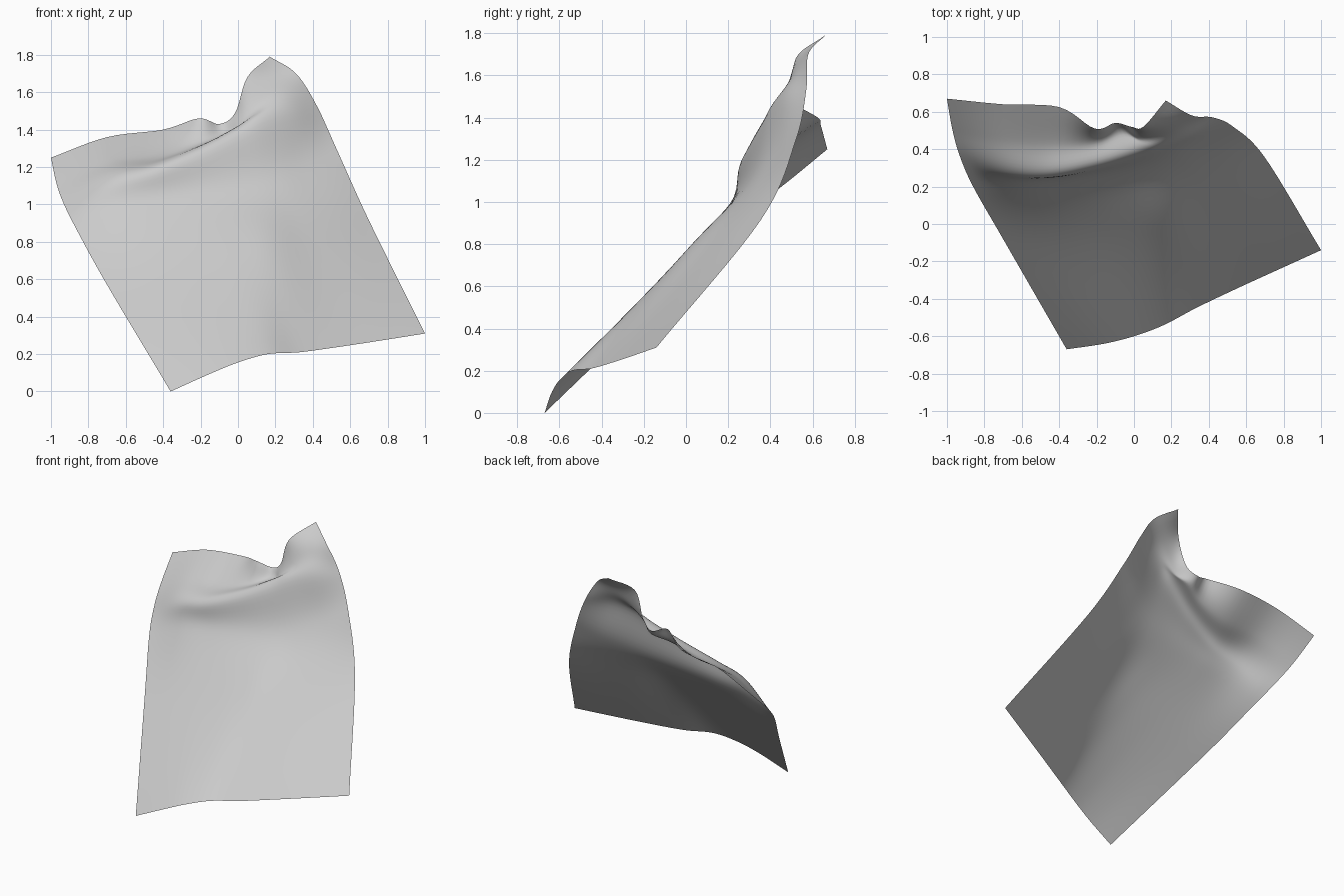
import bpy, bmesh
from mathutils import Vector

if "Cube" in bpy.data.objects:
    bpy.data.objects.remove(bpy.data.objects["Cube"])

# Cross-threads of the hanging cloth, each listed from left edge to right edge
hem = [(-.36, -.67, 0), (-.16, -.64, .09), (0, -.6, .155), (.16, -.54, .2),
       (.33, -.45, .21), (.55, -.345, .24), (.78, -.24, .275), (1, -.14, .31)]
middle = [(-.7, -.08, .57), (-.46, -.06, .64), (-.22, -.04, .70), (0, -.02, .745),
          (.17, .02, .78), (.36, .13, .82), (.54, .245, .87), (.70, .355, .915)]
under_fold = [(-.86, .2, .86), (-.62, .2, .96), (-.38, .22, 1.01), (-.14, .25, 1.05),
              (.06, .29, 1.09), (.22, .35, 1.15), (.38, .435, 1.22), (.53, .52, 1.29)]
fold_crest = [(-.93, .36, 1.0), (-.68, .28, 1.13), (-.45, .265, 1.19), (-.2, .31, 1.285),
              (0, .37, 1.39), (.13, .41, 1.46), (.28, .475, 1.51), (.42, .57, 1.53)]
hollow = [(-.97, .5, 1.11), (-.7, .45, 1.23), (-.42, .43, 1.26), (-.2, .44, 1.33),
          (-.06, .49, 1.38), (.03, .46, 1.45), (.15, .5, 1.6), (.31, .58, 1.70)]
top_edge = [(-1, .67, 1.25), (-.7, .64, 1.36), (-.4, .625, 1.40), (-.21, .51, 1.46),
            (-.10, .54, 1.43), (-.015, .52, 1.49), (.05, .52, 1.68), (.17, .66, 1.79)]


def spline(points, steps):
    """Smooth curve through all points, with straight run-out at the ends."""
    p = [Vector(q) for q in points]
    p = [2 * p[0] - p[1]] + p + [2 * p[-1] - p[-2]]
    out = []
    for i in range(1, len(p) - 2):
        a, b, c, d = p[i - 1:i + 3]
        for s in range(steps):
            t = s / steps
            out.append(.5 * (2 * b + (c - a) * t + (2 * a - 5 * b + 4 * c - d) * t ** 2
                             + (3 * b - a - 3 * c + d) * t ** 3))
    return out + [p[-2]]


# Loft the threads into one smooth open sheet
threads = [spline(t, 6) for t in (hem, middle, under_fold, fold_crest, hollow, top_edge)]
columns = [spline(c, 8) for c in zip(*threads)]

bm = bmesh.new()
grid = [[bm.verts.new(p) for p in col] for col in columns]
for left, right in zip(grid, grid[1:]):
    for j in range(len(left) - 1):
        face = bm.faces.new((left[j], right[j], right[j + 1], left[j + 1]))
        face.smooth = True
mesh = bpy.data.meshes.new("draped_cloth")
bm.to_mesh(mesh)
bm.free()
cloth = bpy.data.objects.new("draped_cloth", mesh)
bpy.context.collection.objects.link(cloth)
